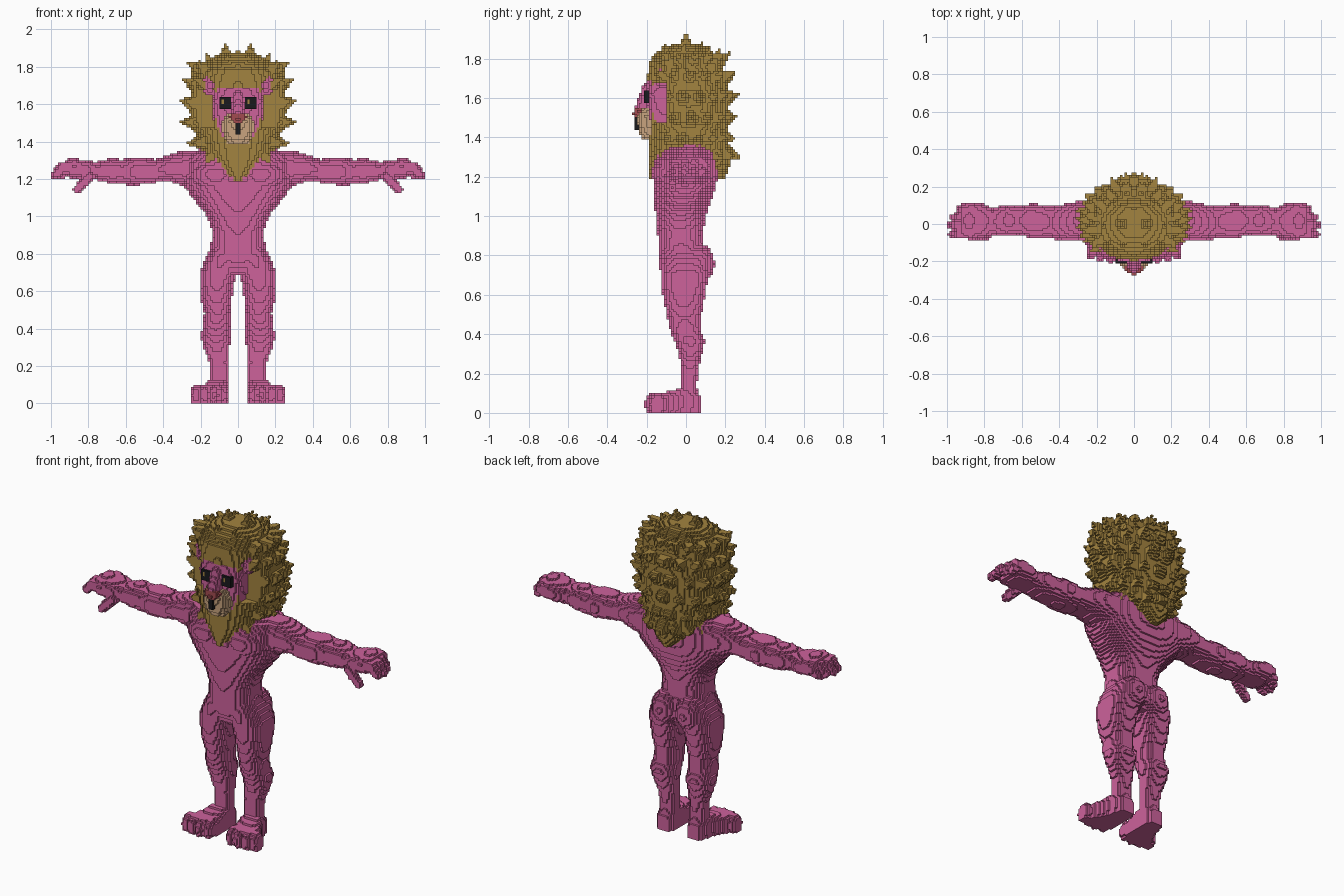
import bpy, math, random
from mathutils import Vector

random.seed(4)
V = 0.0125          # size of one block
cells = {}          # block position -> part name


def fill(part, lo, hi, test):
    """Mark all blocks whose centre passes the test, mirrored in x (part None removes)."""
    r = [range(math.floor(lo[n] / V), math.ceil(hi[n] / V) + 1) for n in range(3)]
    for i in r[0]:
        for j in r[1]:
            for k in r[2]:
                if k >= 0 and test((i + .5) * V, (j + .5) * V, (k + .5) * V):
                    for m in (i, -1 - i):
                        if part:
                            cells[m, j, k] = part
                        else:
                            cells.pop((m, j, k), None)


def loft(part, axis, rows, n=2.3):
    """Rounded cross sections along an axis; row = position, then low/high of the other two axes."""
    order = {'x': (0, 1, 2), 'y': (1, 0, 2), 'z': (2, 0, 1)}[axis]
    lo, hi = [0] * 3, [0] * 3
    for c, a, b in zip(order, (0, 1, 3), (0, 2, 4)):
        lo[c] = min(r[a] for r in rows)
        hi[c] = max(r[b] for r in rows)

    def test(*p):
        t, a, b = (p[c] for c in order)
        for r, s in zip(rows, rows[1:]):
            if r[0] <= t <= s[0]:
                f = (t - r[0]) / (s[0] - r[0])
                a0, a1, b0, b1 = (u + (v - u) * f for u, v in zip(r[1:], s[1:]))
                if a1 <= a0 or b1 <= b0:
                    return False
                return (abs((2 * a - a0 - a1) / (a1 - a0)) ** n
                        + abs((2 * b - b0 - b1) / (b1 - b0)) ** n) <= 1
        return False
    fill(part, lo, hi, test)


def ball(part, c, s):
    fill(part, [a - b for a, b in zip(c, s)], [a + b for a, b in zip(c, s)],
         lambda *p: sum(((a - b) / d) ** 2 for a, b, d in zip(p, c, s)) <= 1)


def box(part, lo, hi):
    fill(part, lo, hi, lambda *p: all(a < b < c for a, b, c in zip(lo, p, hi)))


def limb(part, a, b, r0, r1):
    """Tapered capsule from a to b."""
    a, b = Vector(a), Vector(b)
    d = b - a
    r = max(r0, r1)

    def test(*p):
        q = Vector(p) - a
        f = max(0, min(1, q.dot(d) / d.length_squared))
        return (q - d * f).length <= r0 + (r1 - r0) * f
    fill(part, [min(u, v) - r for u, v in zip(a, b)], [max(u, v) + r for u, v in zip(a, b)], test)


def sym(rows):
    return [(z, -w, w, y0, y1) for z, w, y0, y1 in rows]


# Torso and buttocks
loft("body", 'z', sym([
    (.69, .10, -.10, .08), (.73, .185, -.125, .11), (.78, .165, -.14, .105), (.85, .145, -.14, .09),
    (.92, .138, -.145, .09), (1.0, .165, -.155, .10), (1.08, .23, -.16, .13), (1.14, .275, -.165, .15),
    (1.2, .30, -.17, .16), (1.28, .30, -.165, .16), (1.33, .28, -.14, .15), (1.36, .2, -.08, .12)]), 2.4)
ball("body", (.08, .065, .76), (.085, .08, .10))
ball("body", (.12, -.10, 1.22), (.13, .075, .09))
# Legs
loft("body", 'z', [
    (.05, .05, .155, -.035, .065), (.14, .05, .15, -.03, .055), (.22, .05, .155, -.025, .06),
    (.30, .045, .185, -.035, .08), (.36, .04, .198, -.055, .098), (.42, .043, .19, -.08, .075),
    (.48, .043, .18, -.095, .075), (.55, .035, .197, -.11, .09), (.64, .022, .205, -.125, .105),
    (.70, .005, .205, -.13, .12), (.78, .0, .175, -.135, .13), (.84, .02, .14, -.12, .09)], 2.4)
# Feet and toes
loft("body", 'y', [
    (-.17, .055, .25, -.02, .095), (-.10, .05, .215, -.02, .105), (-.02, .045, .17, -.02, .13),
    (.04, .05, .155, -.02, .12), (.075, .065, .14, -.02, .08)], 3.5)
for x, y in ((.078, -.155), (.128, -.165), (.18, -.16), (.227, -.145)):
    ball("body", (x, y, .045), (.029, .045, .055))
# Arms
loft("body", 'x', [
    (.2, -.10, .13, 1.14, 1.35), (.3, -.085, .12, 1.165, 1.35), (.38, -.085, .105, 1.19, 1.325),
    (.44, -.08, .10, 1.18, 1.305), (.55, -.075, .11, 1.165, 1.318), (.62, -.06, .095, 1.17, 1.305),
    (.68, -.065, .105, 1.175, 1.31), (.76, -.06, .085, 1.195, 1.29), (.81, -.08, .11, 1.195, 1.30),
    (.88, -.08, .115, 1.20, 1.31), (.92, -.075, .11, 1.215, 1.305)], 2.5)
# Fingers and thumb
for y, tip in ((-.05, .975), (-.005, .982), (.04, .965), (.083, .935)):
    limb("body", (.87, y, 1.27), (tip - .04, y, 1.262), .032, .029)
    limb("body", (tip - .04, y, 1.262), (tip, y - .005, 1.222), .029, .021)
limb("body", (.79, -.06, 1.215), (.825, -.068, 1.18), .028, .026)
limb("body", (.825, -.068, 1.18), (.86, -.068, 1.145), .026, .022)

# Mane mass
mane = [
    (1.19, .04, -.185, .20), (1.25, .12, -.19, .22), (1.32, .185, -.19, .22), (1.40, .215, -.19, .21),
    (1.50, .25, -.19, .215), (1.60, .262, -.19, .215), (1.70, .248, -.195, .205), (1.78, .215, -.19, .175),
    (1.83, .18, -.15, .135), (1.865, .11, -.09, .10), (1.88, .05, -.04, .06)]
loft("mane", 'z', sym(mane), 2.2)
# Mane tufts in rings round the sides and back
for n, (z, w, y0, y1) in enumerate(mane[2:8]):
    for step in range(7):
        a = math.radians(-38 + step * 21 + (n % 2) * 10)
        dx, dy = math.cos(a), math.sin(a)
        cy, ry = (y0 + y1) / 2, (y1 - y0) / 2
        out = .045 + random.uniform(-.008, .015)
        lift = (z - 1.53) * .15 + .01
        base = (w * dx * .9, cy + ry * dy * .9, z)
        limb("mane", base, (w * dx + dx * out, cy + ry * dy + dy * out, z + lift), .05, .005)
# Crown tufts
for x, y, z in ((.07, .0, 1.915), (.165, -.01, 1.865), (.06, -.11, 1.87), (.0, .08, 1.885), (.11, .12, 1.855),
                (.205, .05, 1.83), (.04, .17, 1.84), (.13, -.1, 1.84), (.24, -.02, 1.78), (.17, .15, 1.80)):
    limb("mane", (x * .85, y * .85, z - .07), (x, y, z), .05, .008)

# Face, set into a hollow in the mane
box(None, (.12, -.3, 1.47), (.4, -.10, 1.68))
loft("body", 'z', sym([(1.42, .10, -.18, .0), (1.5, .13, -.19, .0), (1.62, .14, -.2, .0), (1.685, .12, -.195, .0)]), 4)
limb("body", (0, -.19, 1.64), (0, -.225, 1.55), .035, .035)
# Ears
ball("body", (.15, -.115, 1.70), (.045, .04, .055))
ball(None, (.15, -.165, 1.70), (.022, .03, .028))
# Muzzle, nose, mouth and eyes
loft("muzzle", 'z', sym([(1.385, .055, -.215, -.1), (1.42, .075, -.235, -.1), (1.46, .085, -.245, -.1),
                         (1.51, .085, -.25, -.1), (1.55, .06, -.23, -.1)]), 2.6)
loft("nose", 'z', sym([(1.495, .015, -.262, -.2), (1.525, .045, -.272, -.2), (1.555, .042, -.255, -.19)]), 3)
box("mouth", (0, -.2625, 1.44), (.0125, -.225, 1.50))
box("eyes", (.0375, -.2125, 1.575), (.1, -.1875, 1.6375))
# Eye glints, left of centre in both eyes
for i in (-7, 4):
    for k in (128, 129):
        cells[i, -17, k] = "eye_glint"

# One mesh per part, from the exposed sides of its blocks
COLOURS = {
    "body": ("pink fur", (.61, .122, .33)), "mane": ("golden brown", (.365, .228, .05)),
    "muzzle": ("tan", (.58, .37, .21)), "nose": ("dull red", (.36, .07, .08)),
    "mouth": ("black", (.01, .01, .012)), "eyes": ("black", (.01, .01, .012)),
    "eye_glint": ("golden brown", (.365, .228, .05))}
SIDES = [(axis, s) for axis in range(3) for s in (0, 1)]
for part, (colour, rgb) in COLOURS.items():
    index, faces = {}, []
    for c, name in cells.items():
        if name != part:
            continue
        for axis, s in SIDES:
            near = list(c)
            near[axis] += 2 * s - 1
            if tuple(near) in cells:
                continue
            u, v = (axis + 1) % 3, (axis + 2) % 3
            quad = []
            for du, dv in ((0, 0), (1, 0), (1, 1), (0, 1)):
                p = list(c)
                p[axis] += s
                p[u] += du
                p[v] += dv
                quad.append(index.setdefault(tuple(p), len(index)))
            faces.append(quad if s else quad[::-1])
    mesh = bpy.data.meshes.new(part)
    mesh.from_pydata([[a * V for a in p] for p in index], [], faces)
    mat = bpy.data.materials.get(colour) or bpy.data.materials.new(colour)
    mat.diffuse_color = (*rgb, 1)
    mesh.materials.append(mat)
    bpy.context.collection.objects.link(bpy.data.objects.new(part, mesh))
